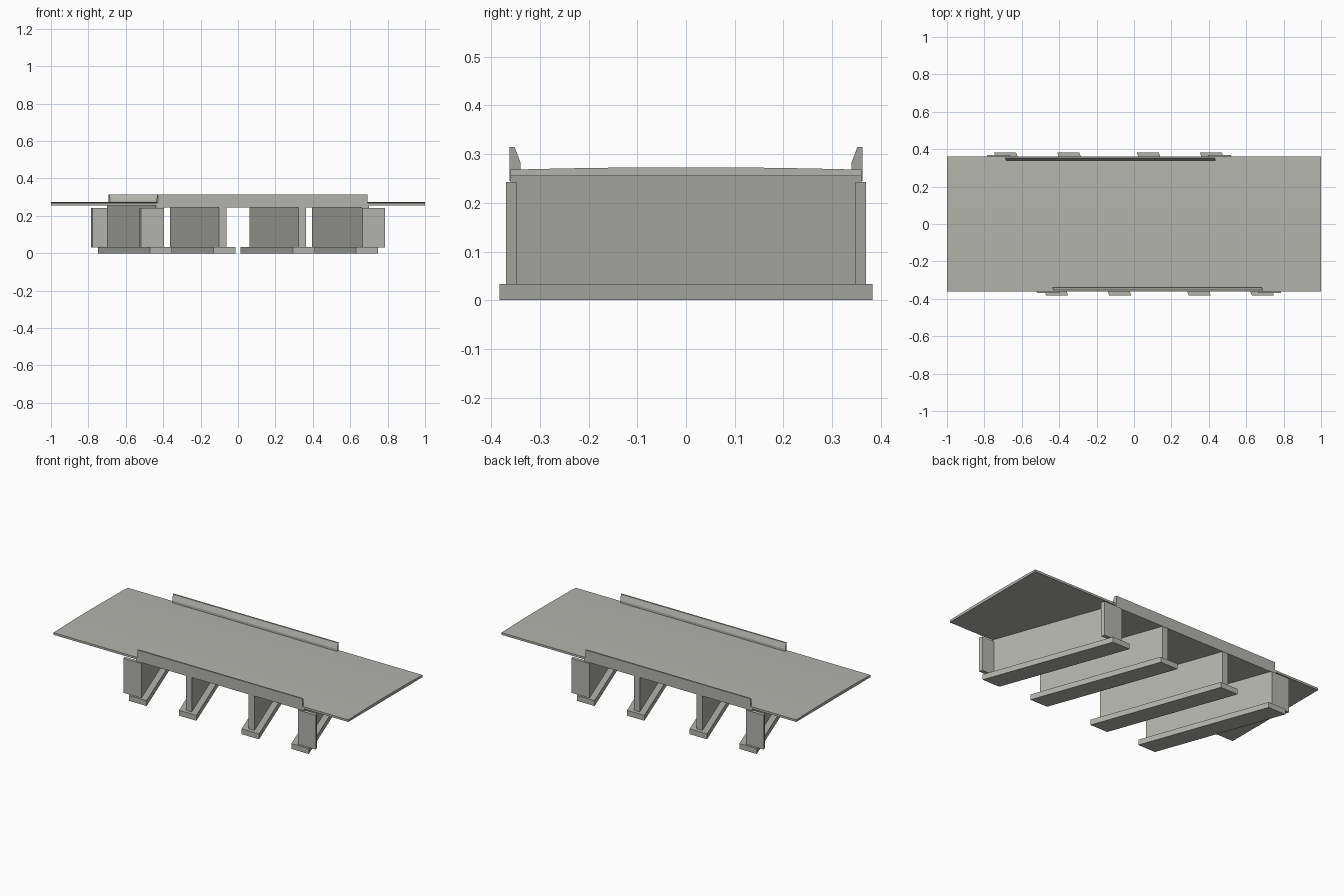
import bpy, math

if "Cube" in bpy.data.objects:
    bpy.data.objects.remove(bpy.data.objects["Cube"])

SKEW = math.tan(math.radians(20))

concrete = bpy.data.materials.new("concrete grey")
concrete.diffuse_color = (0.45, 0.455, 0.42, 1)
concrete.use_nodes = True
concrete.node_tree.nodes["Principled BSDF"].inputs["Base Color"].default_value = concrete.diffuse_color


def prism(name, profile, x0, x1, skew=SKEW):
    """Extrude a (y, z) profile along x, with ends skewed in plan."""
    n = len(profile)
    verts = [(x - skew * y, y, z) for x in (x0, x1) for y, z in profile]
    faces = [list(range(n))[::-1], list(range(n, 2 * n))]
    faces += [[i, (i + 1) % n, n + (i + 1) % n, n + i] for i in range(n)]
    mesh = bpy.data.meshes.new(name)
    mesh.from_pydata(verts, [], faces)
    mesh.materials.append(concrete)
    obj = bpy.data.objects.new(name, mesh)
    bpy.context.collection.objects.link(obj)
    return obj


def rect(y0, y1, z0, z1):
    return [(y0, z0), (y1, z0), (y1, z1), (y0, z1)]


# Cambered road, square ended
crown = [(0.36 - 0.06 * i, 0.273 - 0.005 * ((0.36 - 0.06 * i) / 0.36) ** 2)
         for i in range(13)]
prism("road_deck", [(-0.36, 0.255), (0.36, 0.255)] + crown, -1, 1, 0)

# Skewed structural slab beneath the road
prism("span_slab", rect(-0.36, 0.36, 0.245, 0.256), -0.56, 0.56)

# Parapets with sloped inner faces
parapet = [(0.34, 0.245), (0.362, 0.245), (0.362, 0.315),
           (0.352, 0.315), (0.34, 0.283)]
prism("back_parapet", parapet, -0.56, 0.56)
prism("front_parapet", [(-y, z) for y, z in parapet[::-1]], -0.56, 0.56)

# Support walls on strip footings
for i, x in enumerate((-0.55, -0.2125, 0.2125, 0.55)):
    prism(f"footing_{i + 1}", rect(-0.383, 0.383, 0, 0.033), x - 0.059, x + 0.059)
    prism(f"support_wall_{i + 1}", rect(-0.36, 0.36, 0.032, 0.256), x - 0.02, x + 0.02)

# Wing walls at the four abutment corners
for sx, x0, x1 in (("left", -0.652, -0.53), ("right", 0.53, 0.652)):
    for sy, y0, y1 in (("front", -0.37, -0.348), ("back", 0.348, 0.37)):
        prism(f"{sx}_{sy}_wing_wall", rect(y0, y1, 0.032, 0.243), x0, x1)
